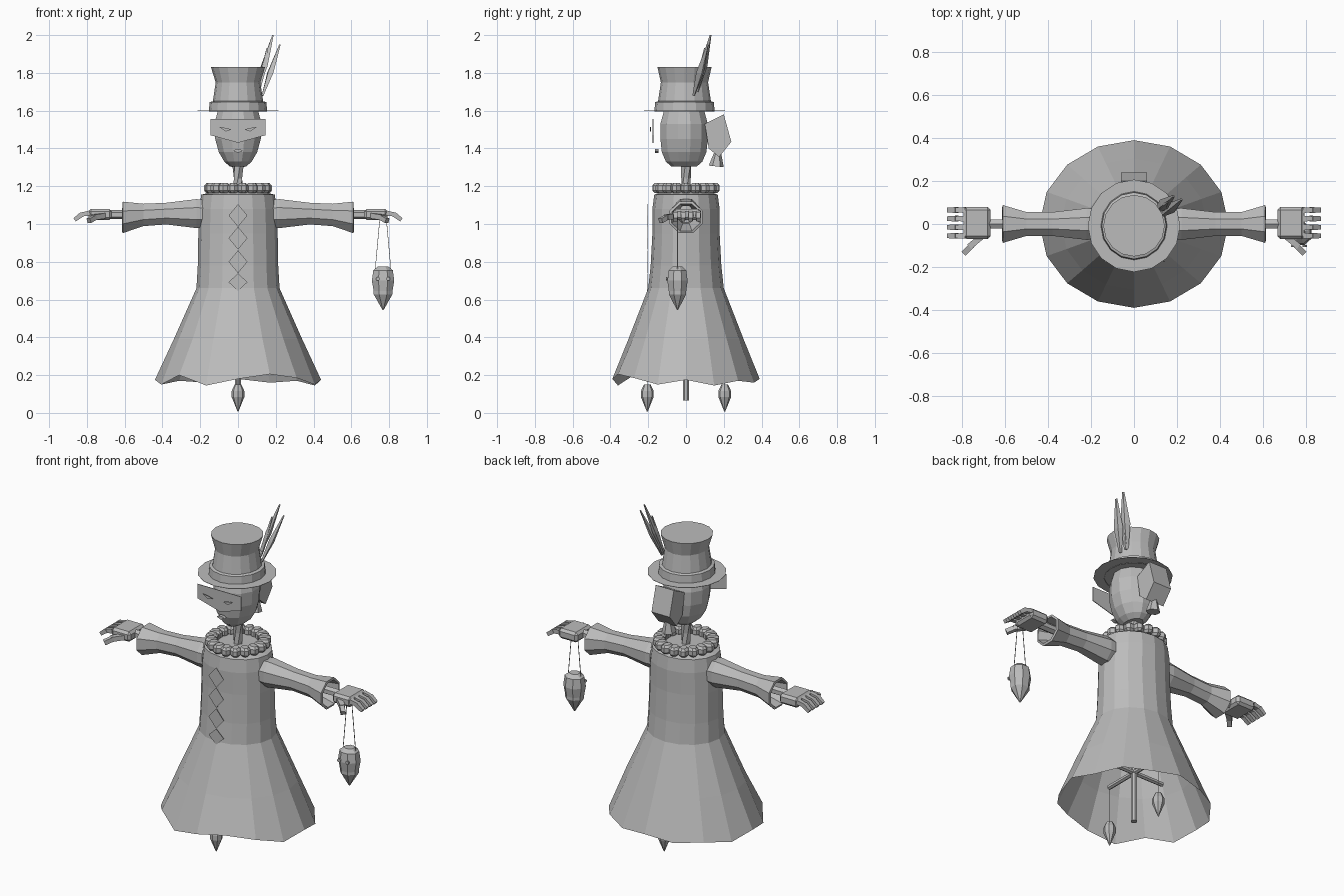
import bpy, bmesh, math
from mathutils import Matrix, Vector

if "Cube" in bpy.data.objects:
    bpy.data.objects.remove(bpy.data.objects["Cube"], do_unlink=True)

grey = bpy.data.materials.new("plain grey")
grey.use_nodes = True
grey.diffuse_color = (0.5, 0.5, 0.5, 1)
grey.node_tree.nodes["Principled BSDF"].inputs["Base Color"].default_value = (0.5, 0.5, 0.5, 1)


def finish(name, bm, matrix=None, mirror=False, fix=True):
    if matrix:
        bm.transform(matrix)
    if fix:
        bmesh.ops.recalc_face_normals(bm, faces=bm.faces)
    mesh = bpy.data.meshes.new(name)
    bm.to_mesh(mesh)
    bm.free()
    mesh.materials.append(grey)
    ob = bpy.data.objects.new(name, mesh)
    bpy.context.collection.objects.link(ob)
    if mirror:
        ob.modifiers.new("mirror", "MIRROR").use_axis[0] = True
    return ob


def loft(name, rings, sides, matrix=None, caps=(True, True), turn=0.0, twist=0.0, mirror=False):
    """Rings are (height, radius x, radius y, offset x, offset y)."""
    bm = bmesh.new()
    loops = []
    for n, ring in enumerate(rings):
        h, rx, ry, ox, oy = (tuple(ring) + (0, 0))[:5]
        loop = []
        for k in range(sides):
            a = 2 * math.pi * (k + turn) / sides + twist * n
            loop.append(bm.verts.new((ox + rx * math.cos(a), oy + ry * math.sin(a), h)))
        loops.append(loop)
    for a, b in zip(loops, loops[1:]):
        for k in range(sides):
            j = (k + 1) % sides
            bm.faces.new((a[k], a[j], b[j], b[k]))
    if caps[0]:
        bm.faces.new(loops[0][::-1])
    if caps[1]:
        bm.faces.new(loops[-1])
    return finish(name, bm, matrix, mirror, False)


def between(a, b):
    a, b = Vector(a), Vector(b)
    d = b - a
    return Matrix.Translation(a) @ d.to_track_quat("Z", "Y").to_matrix().to_4x4(), d.length


def rod(name, a, b, r, sides=6, mirror=False, r2=None):
    m, length = between(a, b)
    r2 = r if r2 is None else r2
    return loft(name, [(0, r, r), (length, r2, r2)], sides, m, mirror=mirror, turn=0.5)


def prism(name, outline, matrix, depth):
    """Extrudes a 2D outline along local z, centred."""
    bm = bmesh.new()
    front = [bm.verts.new((x, y, depth / 2)) for x, y in outline]
    back = [bm.verts.new((x, y, -depth / 2)) for x, y in outline]
    bm.faces.new(front)
    bm.faces.new(back[::-1])
    for k in range(len(front)):
        j = (k + 1) % len(front)
        bm.faces.new((back[k], back[j], front[j], front[k]))
    return finish(name, bm, matrix)


def box(name, size, matrix, mirror=False, bevel=0.0):
    bm = bmesh.new()
    bmesh.ops.create_cube(bm, size=1, matrix=Matrix.Diagonal((*size, 1)))
    if bevel:
        bmesh.ops.bevel(bm, geom=bm.edges[:], offset=bevel, segments=1, affect="EDGES")
    return finish(name, bm, matrix, mirror)


def front_plane(y):
    return Matrix.Translation((0, y, 0)) @ Matrix.Rotation(math.pi / 2, 4, "X")


# Dress with an uneven open hem
dress = loft("dress", [(0.17, 0.44, 0.39), (0.39, 0.34, 0.305), (0.66, 0.22, 0.2),
                       (0.78, 0.213, 0.187), (0.95, 0.21, 0.178), (1.08, 0.205, 0.178),
                       (1.155, 0.195, 0.168), (1.175, 0.12, 0.12)], 16, caps=(False, True))
hem = [.175, .145, .17, .16, .18, .16, .17, .15, .175, .15, .2, .145, .18, .205, .185, .15]
for k, z in enumerate(hem):
    dress.data.vertices[k].co.z = z

# Diamond patches down the front
for k, (z, h) in enumerate([(1.045, .06), (.925, .06), (.8, .06), (.692, .047)]):
    prism(f"front_diamond_{k + 1}", [(-.05, z), (0, z - h), (.05, z), (0, z + h)],
          front_plane(-0.205), 0.003)

# Ruffled collar and neck
for k in range(18):
    m = Matrix.Rotation(2 * math.pi * k / 18, 4, "Z") @ Matrix.Translation((0.145, 0, 1.19))
    loft(f"collar_ruffle_{k + 1}", [(-.026, .025, .018), (-.013, .037, .03), (.013, .037, .03),
                                    (.026, .025, .018)], 8, m, turn=0.5)
loft("neck", [(1.16, .027, .027), (1.24, .025, .025), (1.33, .032, .032)], 6, twist=0.5)

# Head
loft("head", [(1.305, .045, .07), (1.33, .075, .1), (1.38, .105, .122), (1.45, .125, .13),
              (1.53, .13, .13), (1.6, .11, .11)], 12,
     Matrix.Translation((0, -0.01, 0)), turn=0.5)

# Mask, eyes and lips
prism("mask", [(-.145, 1.47), (0, 1.43), (.145, 1.47), (.145, 1.555), (-.145, 1.555)],
      front_plane(-0.175), 0.004)
for s, side in ((1, "left"), (-1, "right")):
    prism(f"{side}_eye", [(s * .035, 1.5), (s * .065, 1.49), (s * .1, 1.513), (s * .06, 1.508)][::s],
          front_plane(-0.188), 0.003)
prism("lips", [(-.026, 1.387), (0, 1.377), (.026, 1.387), (.012, 1.396), (-.012, 1.396)],
      front_plane(-0.155), 0.02)

# Tied bundle of hair at the back
side_plane = Matrix(((0, 0, 1, 0), (1, 0, 0, 0), (0, 1, 0, 0), (0, 0, 0, 1)))
prism("hair_bundle", [(.1, 1.53), (.2, 1.58), (.24, 1.435), (.175, 1.355), (.12, 1.4)],
      side_plane, 0.12)
rod("hair_tail", (0, .17, 1.4), (0, .16, 1.305), .012, 6, r2=.04)

# Top hat
loft("hat_crown", [(1.595, .155, .16), (1.645, .15, .155), (1.65, .133, .14), (1.75, .118, .125),
                   (1.83, .143, .143)], 16, Matrix.Translation((0, -.008, 0)), caps=(False, True))
loft("hat_brim", [(1.598, .215, .215), (1.6, .215, .215)], 16,
     Matrix.Translation((0, -.008, 0)))

# Hat feathers
feathers = [((.1, .06, 1.7), (.185, .13, 2.0), .028), ((.13, .04, 1.68), (.222, .115, 1.95), .026),
            ((.11, .06, 1.7), (.155, .1, 1.93), .02)]
for k, (a, b, r) in enumerate(feathers):
    m, length = between(a, b)
    loft(f"feather_{k + 1}", [(0, .008, .006), (length * .45, r, r * .6), (length, .006, .004)], 4, m)

# Sleeves with flared open cuffs; local z runs along x, local x points down
along_x = Matrix.Rotation(math.pi / 2, 4, "Y")
sleeve = loft("sleeves", [(.15, .075, .075, -1.055), (.22, .083, .08, -1.055), (.38, .062, .06, -1.055),
                          (.5, .064, .06, -1.048), (.61, .09, .095, -1.035)], 8, along_x,
              caps=(True, False), turn=0.5, mirror=True)
cuff = sleeve.modifiers.new("thickness", "SOLIDIFY")
cuff.thickness = 0.014
rod("wrists", (.45, 0, 1.05), (.69, 0, 1.05), .024, 6, mirror=True)

# Hands with drooping fingers
box("palms", (.125, .15, .06), Matrix.Translation((.73, .005, 1.05)), True, .014)
for k, y in enumerate((.065, .025, -.015, -.055)):
    for part, a, b in (("base", (.785, y, 1.058), (.83, y, 1.05)),
                       ("tip", (.825, y, 1.052), (.865, y, 1.022))):
        rod(f"finger_{part}_{k + 1}", a, b, .019, 4, True, .015)
rod("thumb_base", (.70, -.05, 1.045), (.765, -.105, 1.035), .02, 4, True)
rod("thumb_tip", (.755, -.1, 1.037), (.79, -.135, 1.017), .018, 4, True)

# Head-shaped charm hanging from the left hand
charm = Matrix.Translation((.768, -.045, 0))
loft("hand_charm", [(.775, .03, .028), (.755, .056, .05), (.70, .064, .058), (.645, .054, .05),
                    (.628, .054, .05), (.545, .003, .003)][::-1], 8, charm, turn=0.5)
for k, dx in enumerate((-.027, .027)):
    rod(f"charm_eye_{k + 1}", (.768 + dx, -.098, .71), (.768 + dx, -.107, .71), .011, 8)
    rod(f"charm_string_{k + 1}", (.768 + dx * .6, -.045, 1.04), (.768 + dx * 1.55, -.045, .755), .002, 4)

# Support pole, crossbars and the two charms under the skirt
rod("pole", (0, 0, .065), (0, 0, 1.16), .018, 8)
rod("crossbar_depth", (0, -.21, .37), (0, .21, .37), .014, 6)
rod("crossbar_width", (-.2, 0, .37), (.2, 0, .37), .014, 6)
for name, y in (("front", -.205), ("back", .205)):
    loft(f"{name}_skirt_charm", [(.008, .003, .003), (.085, .034, .034), (.115, .034, .034),
                                 (.15, .018, .018)], 8, Matrix.Translation((0, y, 0)))
    rod(f"{name}_skirt_string", (0, y, .14), (0, y, .37), .002, 4)
